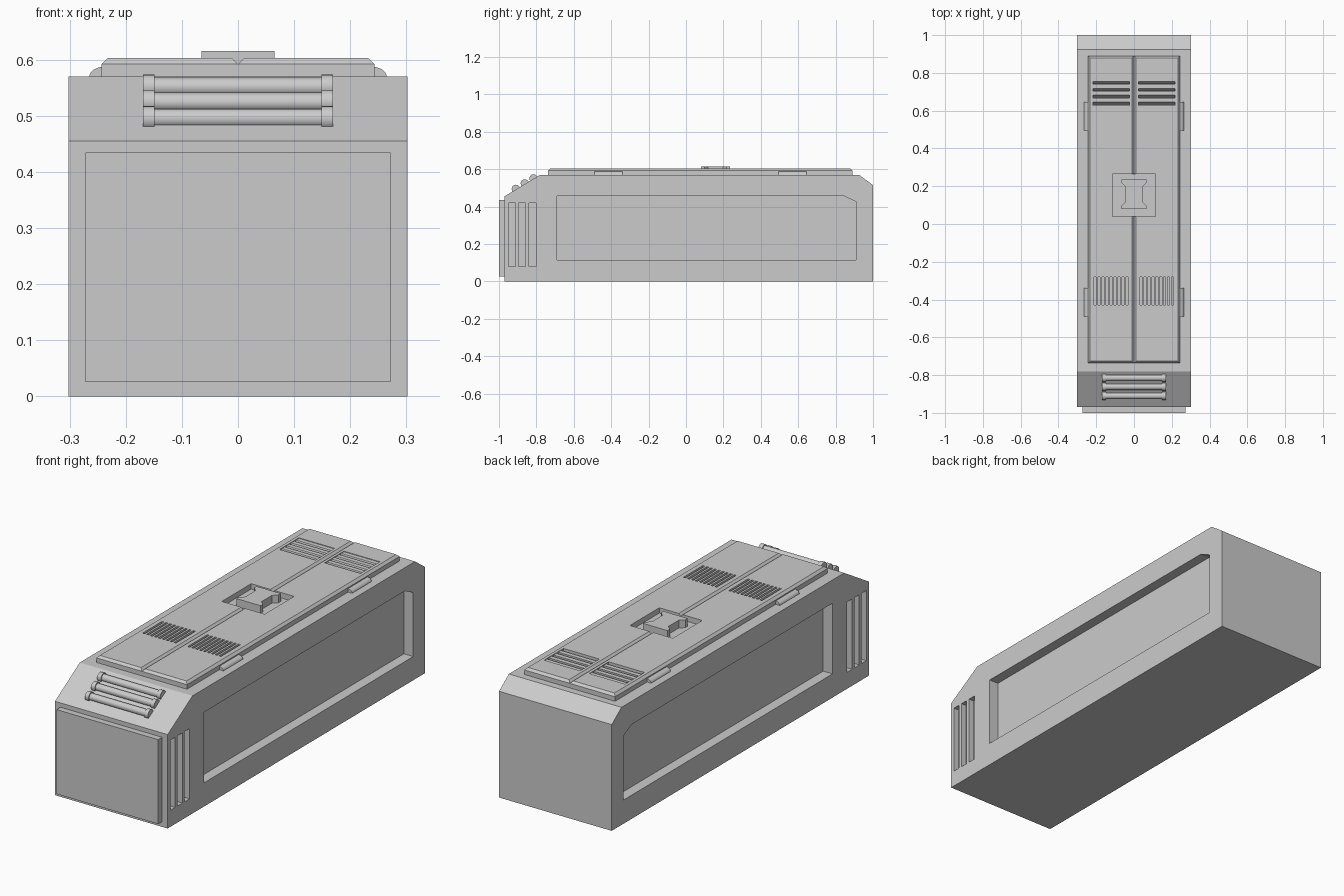
import bpy, bmesh, math
from mathutils import Vector

if "Cube" in bpy.data.objects:
    bpy.data.objects.remove(bpy.data.objects["Cube"])


def prism(name, pts, axis, lo, hi, inset=0.0, drop=0.0):
    """Extrude a 2D profile along an axis; optional chamfer of the hi end."""
    bm = bmesh.new()

    def place(p, d):
        a, b = p
        return {'X': (d, a, b), 'Y': (a, d, b), 'Z': (a, b, d)}[axis]
    rings = [(0, lo), (0, hi)]
    if inset:
        rings = [(0, lo), (0, hi - drop), (inset, hi)]
    cx = (min(p[0] for p in pts) + max(p[0] for p in pts)) / 2
    cy = (min(p[1] for p in pts) + max(p[1] for p in pts)) / 2
    loops = []
    for ins, d in rings:
        loops.append([bm.verts.new(place((a - math.copysign(ins, a - cx),
                                          b - math.copysign(ins, b - cy)), d)) for a, b in pts])
    n = len(pts)
    bm.faces.new(loops[0])
    bm.faces.new(loops[-1])
    for r, s in zip(loops, loops[1:]):
        for i in range(n):
            bm.faces.new((r[i], r[(i + 1) % n], s[(i + 1) % n], s[i]))
    bmesh.ops.recalc_face_normals(bm, faces=bm.faces)
    me = bpy.data.meshes.new(name)
    bm.to_mesh(me)
    bm.free()
    ob = bpy.data.objects.new(name, me)
    bpy.context.collection.objects.link(ob)
    return ob


def rect(a0, a1, b0, b1):
    return [(a0, b0), (a1, b0), (a1, b1), (a0, b1)]


def cut(ob, cutters):
    for c in cutters:
        c.hide_render = True
        m = ob.modifiers.new("cut", 'BOOLEAN')
        m.operation, m.solver, m.object = 'DIFFERENCE', 'EXACT', c
        bpy.context.view_layer.objects.active = ob
        bpy.ops.object.modifier_apply(modifier=m.name)
        bpy.data.objects.remove(c)


def rod(name, x0, x1, y, z, r):
    bpy.ops.mesh.primitive_cylinder_add(vertices=24, radius=r, depth=x1 - x0,
                                        location=((x0 + x1) / 2, y, z),
                                        rotation=(0, math.pi / 2, 0))
    ob = bpy.context.object
    ob.name = name
    bpy.ops.object.shade_smooth_by_angle(angle=math.radians(40))


# Main hull with side recesses and side vent slots
hull = prism("hull", [(-0.97, 0), (1, 0), (1, 0.515), (0.925, 0.57),
                      (-0.78, 0.57), (-0.97, 0.455)], 'X', -0.302, 0.302)
cutters = []
for s in (-1, 1):
    cutters.append(prism("recess_cutter", [(-0.69, 0.115), (0.91, 0.115), (0.91, 0.425),
                                           (0.845, 0.457), (-0.69, 0.457)], 'X', s * 0.252, s * 0.4))
    for y in (-0.95, -0.895, -0.84):
        cutters.append(prism("slot_cutter", rect(y, y + 0.038, 0.08, 0.42), 'X', s * 0.275, s * 0.4))
cut(hull, cutters)

# Front plate
prism("front_plate", rect(-0.272, 0.272, 0.025, 0.434), 'Y', -0.965, -1.0)

# Three grab rods on the front slope, with end collars
for y, z in ((-0.91, 0.495), (-0.862, 0.524), (-0.815, 0.551)):
    rod("slope_rod", -0.152, 0.152, y, z, 0.017)
    for s in (-1, 1):
        rod("rod_collar", s * 0.159 - 0.01, s * 0.159 + 0.01, y, z, 0.022)

for s in (-1, 1):
    # Lid door with chamfered rim, vents and latch well
    x0, x1 = sorted((0, s * 0.243))
    door = prism("lid_door", rect(x0, x1, -0.737, 0.89), 'Z', 0.565, 0.603, 0.011, 0.011)
    v0, v1 = sorted((s * 0.025, s * 0.217))
    w0, w1 = sorted((-s * 0.02, s * 0.115))
    cs = [prism("vent_cutter", rect(v0, v1, 0.628, 0.776), 'Z', 0.575, 0.7),
          prism("well_cutter", rect(w0, w1, 0.04, 0.265), 'Z', 0.577, 0.7)]
    for i in range(9):
        x = v0 + 0.006 + i * 0.021
        cs.append(prism("slit_cutter", rect(x, x + 0.011, -0.43, -0.28), 'Z', 0.583, 0.7))
    cut(door, cs)

    # Rear louvre slats
    for i in range(4):
        y = 0.632 + i * 0.036
        prism("louvre_slat", [(y, 0.574), (y + 0.036, 0.574), (y + 0.036, 0.6), (y + 0.014, 0.6)],
              'X', v0, v1)

    # Latch half, waisted outline
    prism("latch_half", [(s * a, b) for a, b in
                         ((0, 0.08), (0.065, 0.08), (0.065, 0.098), (0.044, 0.118), (0.044, 0.197),
                          (0.065, 0.217), (0.065, 0.235), (0, 0.235))], 'Z', 0.575, 0.615)

    # Quarter-round hinges
    arc = [(s * (0.24 + 0.025 * math.cos(t)), 0.569 + 0.018 * math.sin(t))
           for t in (i * math.pi / 12 for i in range(7))]
    for y in (-0.415, 0.57):
        prism("hinge", [(s * 0.235, 0.569)] + arc + [(s * 0.235, 0.587)], 'Y', y - 0.075, y + 0.075)
